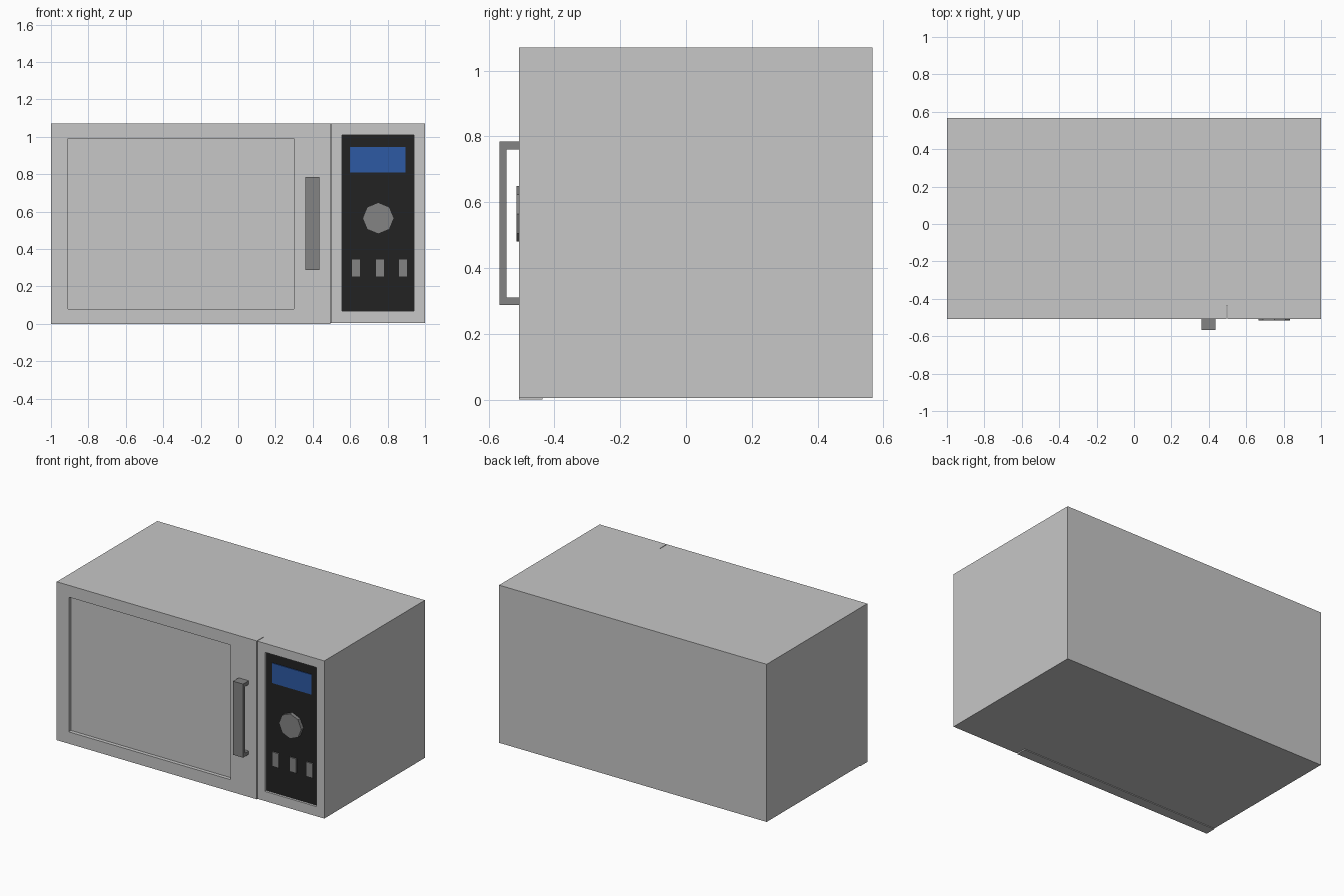
import bpy, bmesh, math
from mathutils import Matrix

if "Cube" in bpy.data.objects:
    bpy.data.objects.remove(bpy.data.objects["Cube"])

def material(name, rgb):
    m = bpy.data.materials.new(name)
    m.diffuse_color = (*rgb, 1)
    m.use_nodes = True
    m.node_tree.nodes["Principled BSDF"].inputs["Base Color"].default_value = m.diffuse_color
    return m

GREY = material("light_grey", (0.57, 0.57, 0.57))
DARK = material("black_panel", (0.016, 0.016, 0.016))
MID = material("mid_grey", (0.23, 0.23, 0.23))
BLUE = material("display_blue", (0.026, 0.1, 0.37))

FRONT, BACK, TOP = -0.507, 0.567, 1.07
DOOR_BACK, SPLIT = -0.436, 0.495

def finish(name, bm, *mats):
    bmesh.ops.recalc_face_normals(bm, faces=bm.faces)
    me = bpy.data.meshes.new(name)
    bm.to_mesh(me)
    bm.free()
    for m in mats:
        me.materials.append(m)
    ob = bpy.data.objects.new(name, me)
    bpy.context.collection.objects.link(ob)
    return ob

def prism(outline, z0, z1):
    """Extrude an xy outline from z0 to z1."""
    bm = bmesh.new()
    face = bm.faces.new([bm.verts.new((x, y, z0)) for x, y in outline])
    ext = bmesh.ops.extrude_face_region(bm, geom=[face], use_keep_orig=True)
    for v in ext["geom"]:
        if isinstance(v, bmesh.types.BMVert):
            v.co.z = z1
    bmesh.ops.recalc_face_normals(bm, faces=bm.faces)
    return bm

def rect(x0, x1, y0, y1):
    return [(x0, y0), (x1, y0), (x1, y1), (x0, y1)]

def box(name, x0, x1, y0, y1, z0, z1, mat):
    return finish(name, prism(rect(x0, x1, y0, y1), z0, z1), mat)

def recess(bm, x0, x1, z0, z1, depth, mat_index=0):
    """Cut a rectangular recess into the front face."""
    face = min(bm.faces, key=lambda f: f.calc_center_median().y)
    for y in (FRONT, FRONT + depth):
        c = face.calc_center_median()
        bmesh.ops.inset_individual(bm, faces=[face], thickness=0.01)
        for v in face.verts:
            v.co = (x0 if v.co.x < c.x else x1, y, z0 if v.co.z < c.z else z1)
    face.material_index = mat_index

# Housing: notched for the door, with a sunken control panel
bm = prism([(SPLIT + 0.004, FRONT), (1, FRONT), (1, BACK), (-1, BACK),
            (-1, DOOR_BACK), (SPLIT + 0.004, DOOR_BACK)], 0.005, TOP)
recess(bm, 0.555, 0.94, 0.07, 1.01, 0.016, 1)
finish("housing", bm, GREY, DARK)

# Door with a sunken window
bm = prism(rect(-1, SPLIT, FRONT, DOOR_BACK), 0, TOP)
recess(bm, -0.91, 0.30, 0.08, 0.99, 0.025)
finish("door", bm, GREY)

# Door handle: C-shaped side profile swept across x
bm = bmesh.new()
profile = [(FRONT, 0.288), (-0.567, 0.288), (-0.567, 0.785), (FRONT, 0.785),
           (FRONT, 0.76), (-0.545, 0.76), (-0.545, 0.311), (FRONT, 0.311)]
face = bm.faces.new([bm.verts.new((0.36, y, z)) for y, z in profile])
ext = bmesh.ops.extrude_face_region(bm, geom=[face], use_keep_orig=True)
for v in ext["geom"]:
    if isinstance(v, bmesh.types.BMVert):
        v.co.x = 0.435
finish("door_handle", bm, MID)

# Display and buttons on the control panel
panel = FRONT + 0.016
box("display", 0.6, 0.895, panel - 0.005, panel, 0.81, 0.945, BLUE)
for i, x in enumerate((0.63, 0.76, 0.883)):
    box(f"button_{i + 1}", x - 0.024, x + 0.024, panel - 0.009, panel, 0.25, 0.347, MID)

# Eight-sided dial
bm = bmesh.new()
bmesh.ops.create_cone(bm, cap_ends=True, segments=8, radius1=0.084, radius2=0.084,
                      depth=0.024,
                      matrix=Matrix.Translation((0.75, panel - 0.012, 0.565))
                      @ Matrix.Rotation(math.pi / 2, 4, 'X'))
finish("dial", bm, MID)
